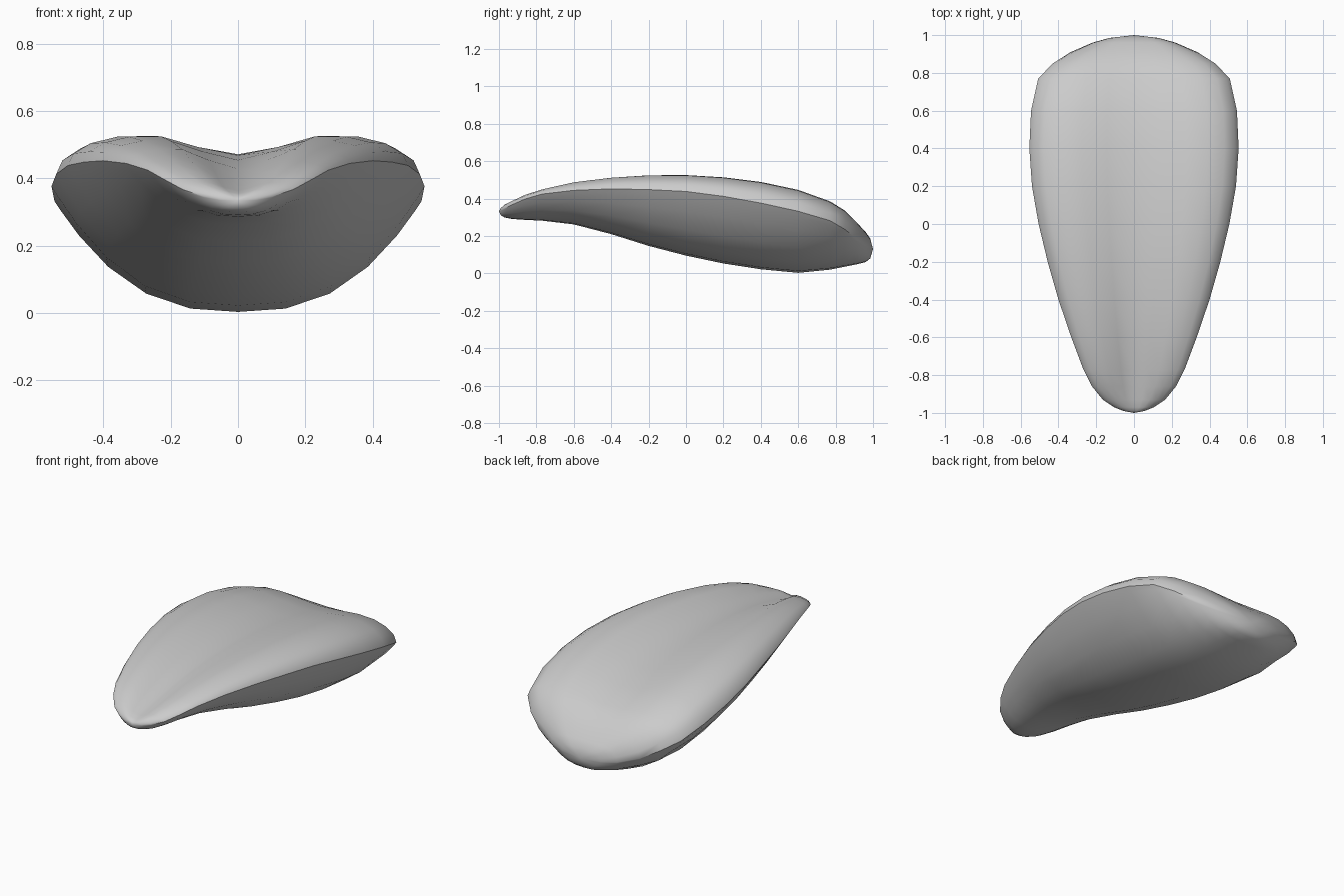
import bpy, bmesh, math

# Stations front to back: y, half width, underside z, rim z, lobe z, groove z
STATIONS = [
    (-0.99, 0.055, 0.310, 0.337, 0.350, 0.346),
    (-0.97, 0.105, 0.299, 0.347, 0.367, 0.355),
    (-0.93, 0.165, 0.291, 0.367, 0.388, 0.363),
    (-0.86, 0.222, 0.286, 0.398, 0.421, 0.376),
    (-0.77, 0.268, 0.282, 0.424, 0.450, 0.394),
    (-0.60, 0.332, 0.262, 0.444, 0.489, 0.428),
    (-0.40, 0.400, 0.210, 0.452, 0.514, 0.454),
    (-0.20, 0.457, 0.147, 0.448, 0.527, 0.468),
    (0.00, 0.505, 0.095, 0.438, 0.528, 0.471),
    (0.20, 0.540, 0.053, 0.412, 0.516, 0.463),
    (0.40, 0.554, 0.022, 0.376, 0.491, 0.444),
    (0.60, 0.545, 0.003, 0.332, 0.448, 0.413),
    (0.77, 0.507, 0.020, 0.282, 0.386, 0.365),
    (0.85, 0.430, 0.036, 0.235, 0.336, 0.328),
    (0.91, 0.335, 0.048, 0.185, 0.275, 0.275),
    (0.96, 0.220, 0.060, 0.150, 0.220, 0.222),
    (0.985, 0.130, 0.080, 0.137, 0.184, 0.186),
]
N = 12          # steps across half the top or the whole underside half
LOBE = 0.58     # where the side lobes peak, as a share of half width


def top_z(u, rim, lobe, groove):
    if u < LOBE:
        return groove + (lobe - groove) * (1 - math.cos(math.pi * u / LOBE)) / 2
    v = (u - LOBE) / (1 - LOBE)
    return rim + (lobe - rim) * math.sqrt(max(0, 1 - v * v))


def ring(y, w, low, rim, lobe, groove):
    pts = []
    for i in range(4 * N // 2):
        a = 2 * math.pi * i / (2 * N)
        x = math.cos(a)
        u = abs(x)
        if math.sin(a) > -1e-6:
            z = top_z(u, rim, lobe, groove)
        else:
            z = low + (rim - low) * u ** 2.6
        pts.append((w * x, y, z))
    return pts


# Tongue body: lofted sections closed to a point at the tip and the root
bm = bmesh.new()
rings = [[bm.verts.new(p) for p in ring(*s)] for s in STATIONS]
count = len(rings[0])
for a, b in zip(rings, rings[1:]):
    for i in range(count):
        j = (i + 1) % count
        bm.faces.new((a[i], a[j], b[j], b[i]))
for end, tip in ((rings[0], (0, -1, 0.333)), (rings[-1], (0, 1, 0.13))):
    v = bm.verts.new(tip)
    for i in range(count):
        bm.faces.new((end[i], end[(i + 1) % count], v))
bmesh.ops.recalc_face_normals(bm, faces=bm.faces)
mesh = bpy.data.meshes.new("tongue")
bm.to_mesh(mesh)
bm.free()
tongue = bpy.data.objects.new("tongue", mesh)
bpy.context.collection.objects.link(tongue)

bpy.context.view_layer.objects.active = tongue
tongue.select_set(True)
bpy.ops.object.shade_smooth_by_angle(angle=math.radians(40))
